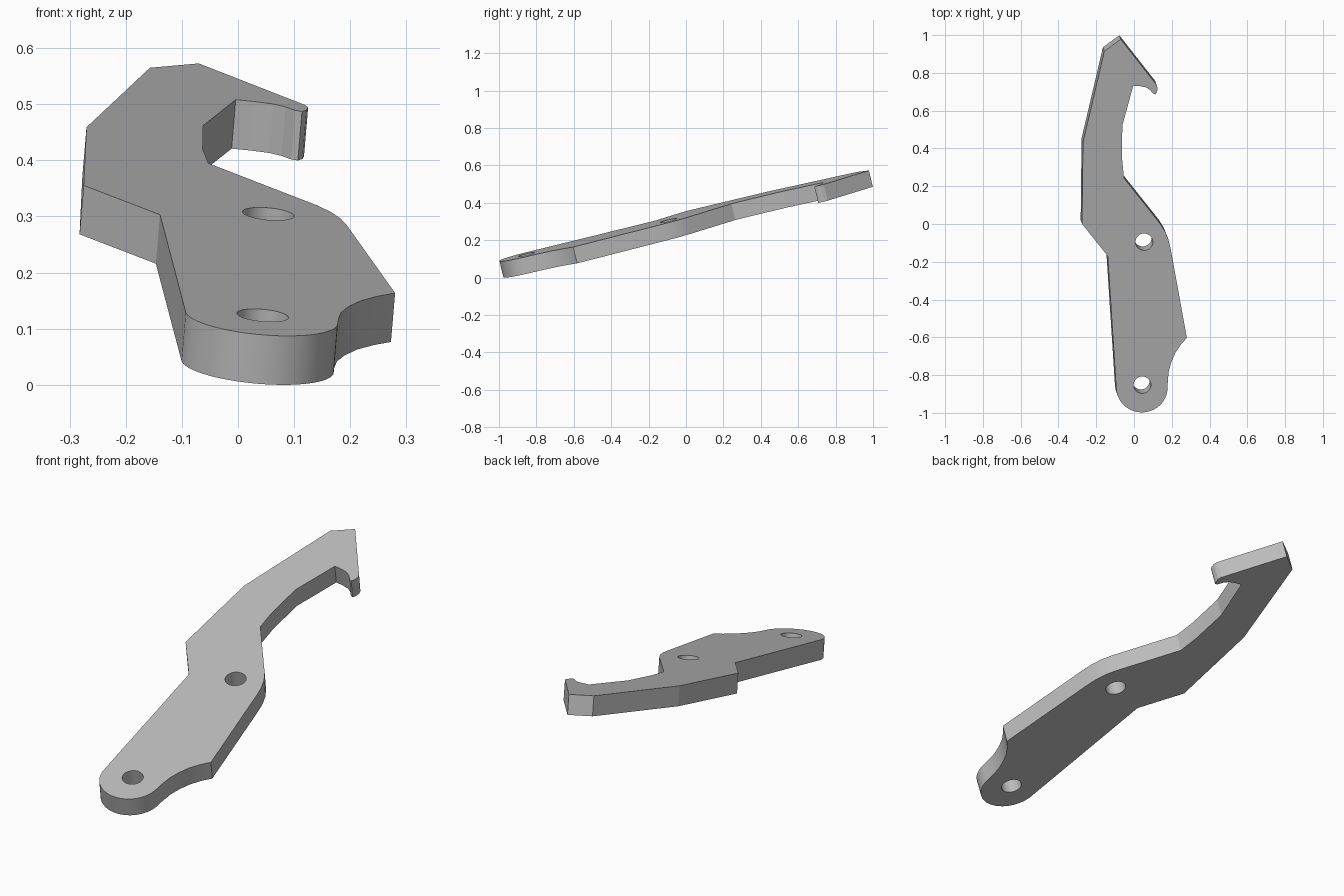
import bpy, bmesh
from math import sin, cos, pi, radians
from mathutils import Vector

if "Cube" in bpy.data.objects:
    bpy.data.objects.remove(bpy.data.objects["Cube"], do_unlink=True)

# The plate lies in a tilted plane: z = HEIGHT + SX * x + SY * y
HEIGHT, SX, SY = 0.332, -0.085, 0.24
THICKNESS = 0.09
NORMAL = Vector((-SX, -SY, 1)).normalized()
SQUASH = 0.973  # keeps circles round once tilted


def arc(cx, cy, r, start, end, steps):
    angles = [start + (end - start) * i / steps for i in range(steps + 1)]
    return [(cx + r * cos(a), cy + SQUASH * r * sin(a)) for a in angles]


def on_plane(x, y):
    return (x, y, HEIGHT + SX * x + SY * y)


# Outline: outer side, hook, inner side, shoulder, scoop, rounded end
outer_side = [(-0.139, -0.17), (-0.275, 0), (-0.27, 0.433), (-0.157, 0.915), (-0.07, 0.978)]
hook = [(0.12, 0.736), (0.125, 0.72), (0.122, 0.7), (0.114, 0.686), (0.102, 0.69),
        (0.085, 0.71), (0.062, 0.724), (0.03, 0.73), (-0.004, 0.732)]
inner_side = [(-0.062, 0.52), (-0.063, 0.344), (-0.053, 0.243)]
shoulder = [(0.14, 0), (0.165, -0.04), (0.183, -0.085), (0.194, -0.13)]
scoop = [(0.28, -0.603), (0.25, -0.636), (0.22, -0.68), (0.198, -0.73),
         (0.184, -0.78), (0.179, -0.83)]
rounded_end = arc(0.042, -0.865, 0.136, 0, -pi, 28)
outline = outer_side + hook + inner_side + shoulder + scoop + rounded_end

# Two bolt holes
holes = [arc(x, y, 0.046, 0, 2 * pi, 32)[:-1] for x, y in ((0.044, -0.852), (0.054, -0.095))]

# Fill the profile and give it thickness
bm = bmesh.new()
for loop in [outline] + holes:
    verts = [bm.verts.new(on_plane(x, y)) for x, y in loop]
    for a, b in zip(verts, verts[1:] + verts[:1]):
        bm.edges.new((a, b))
bmesh.ops.triangle_fill(bm, edges=bm.edges[:], use_beauty=True, normal=NORMAL)
extruded = bmesh.ops.extrude_face_region(bm, geom=bm.faces[:], use_keep_orig=True)
lower = [g for g in extruded["geom"] if isinstance(g, bmesh.types.BMVert)]
bmesh.ops.translate(bm, verts=lower, vec=-NORMAL * THICKNESS)
bmesh.ops.recalc_face_normals(bm, faces=bm.faces[:])
mesh = bpy.data.meshes.new("hooked_lever")
bm.to_mesh(mesh)
bm.free()

lever = bpy.data.objects.new("hooked_lever", mesh)
bpy.context.collection.objects.link(lever)

# Plain grey metal
grey = bpy.data.materials.new("light_grey")
grey.use_nodes = True
grey.diffuse_color = (0.5, 0.5, 0.5, 1)
grey.node_tree.nodes["Principled BSDF"].inputs["Base Color"].default_value = (0.5, 0.5, 0.5, 1)
mesh.materials.append(grey)

bpy.ops.object.select_all(action="DESELECT")
lever.select_set(True)
bpy.context.view_layer.objects.active = lever
bpy.ops.object.shade_smooth_by_angle(angle=radians(12))
